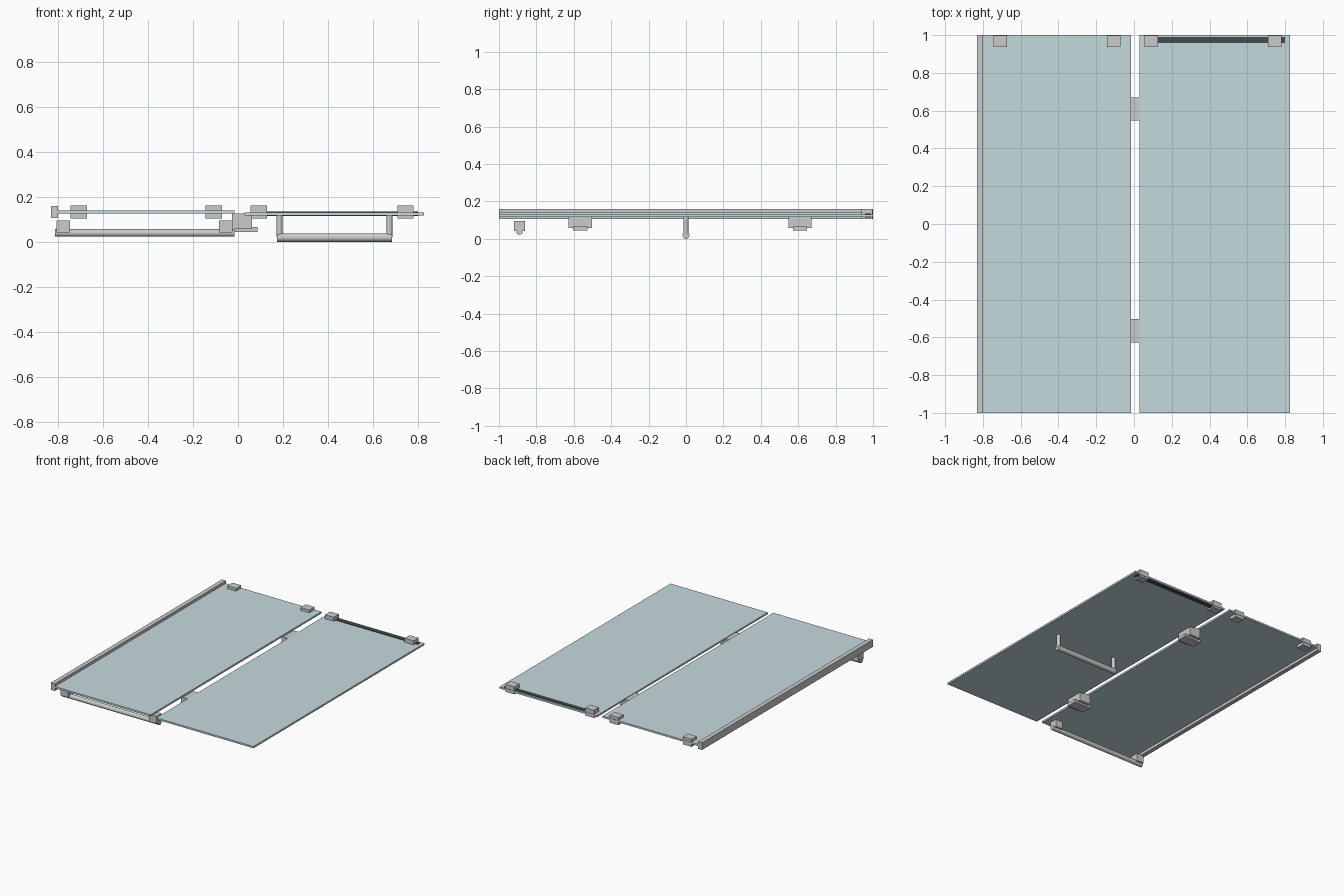
import bpy
import math

if "Cube" in bpy.data.objects:
    bpy.data.objects.remove(bpy.data.objects["Cube"])


def material(name, color):
    m = bpy.data.materials.new(name)
    m.diffuse_color = color
    m.use_nodes = True
    m.node_tree.nodes["Principled BSDF"].inputs["Base Color"].default_value = m.diffuse_color
    return m


glass = material("glass", (0.56, 0.70, 0.73, 1))
dark = material("dark_metal", (0.06, 0.07, 0.075, 1))


def box(name, x, y, z, mat=None):
    """Box from (min, max) ranges on each axis."""
    mid = [(r[0] + r[1]) / 2 for r in (x, y, z)]
    bpy.ops.mesh.primitive_cube_add(size=1, location=mid)
    ob = bpy.context.object
    ob.name = name
    ob.scale = [r[1] - r[0] for r in (x, y, z)]
    bpy.ops.object.transform_apply(location=False, rotation=False, scale=True)
    if mat:
        ob.data.materials.append(mat)
    return ob


def rod(name, center, radius, length, along_x=True):
    """Smooth round rod along x or z."""
    rot = (0, math.pi / 2, 0) if along_x else (0, 0, 0)
    bpy.ops.mesh.primitive_cylinder_add(vertices=32, radius=radius, depth=length,
                                        location=center, rotation=rot)
    ob = bpy.context.object
    ob.name = name
    bpy.ops.object.shade_smooth_by_angle(angle=math.radians(40))
    return ob


# Glass panes and wall channel
box("fixed_pane", (-0.802, -0.016), (-1, 1), (0.127, 0.140), glass)
box("door_pane", (0.030, 0.827), (-1, 1), (0.118, 0.131), glass)
box("wall_channel", (-0.832, -0.800), (-1, 1), (0.107, 0.160))

# Clamps along the back edge
for i, x in enumerate((-0.708, -0.108, 0.092, 0.745)):
    box(f"edge_clamp_{i + 1}", (x - 0.036, x + 0.036), (0.937, 0.997), (0.105, 0.161))

# Dark seal strip between the door clamps
box("seal_strip", (0.065, 0.800), (0.958, 0.989), (0.114, 0.135), dark)

# Hinges: block plus a cover plate underneath
for i, y in enumerate((-0.565, 0.609)):
    box(f"hinge_block_{i + 1}", (-0.027, 0.062), (y - 0.062, y + 0.062), (0.058, 0.127))
    box(f"hinge_plate_{i + 1}", (-0.052, 0.087), (y - 0.038, y + 0.038), (0.045, 0.067))

# Support bar with its two holders
rod("support_bar", (-0.415, -0.890, 0.040), 0.017, 0.798)
for i, x in enumerate((-0.778, -0.054)):
    box(f"bar_holder_{i + 1}", (x - 0.030, x + 0.030), (-0.920, -0.861), (0.041, 0.096))

# Door handle: grip and two posts
rod("handle_grip", (0.429, 0, 0.019), 0.019, 0.512)
for i, x in enumerate((0.184, 0.674)):
    rod(f"handle_post_{i + 1}", (x, 0, 0.070), 0.013, 0.098, along_x=False)
